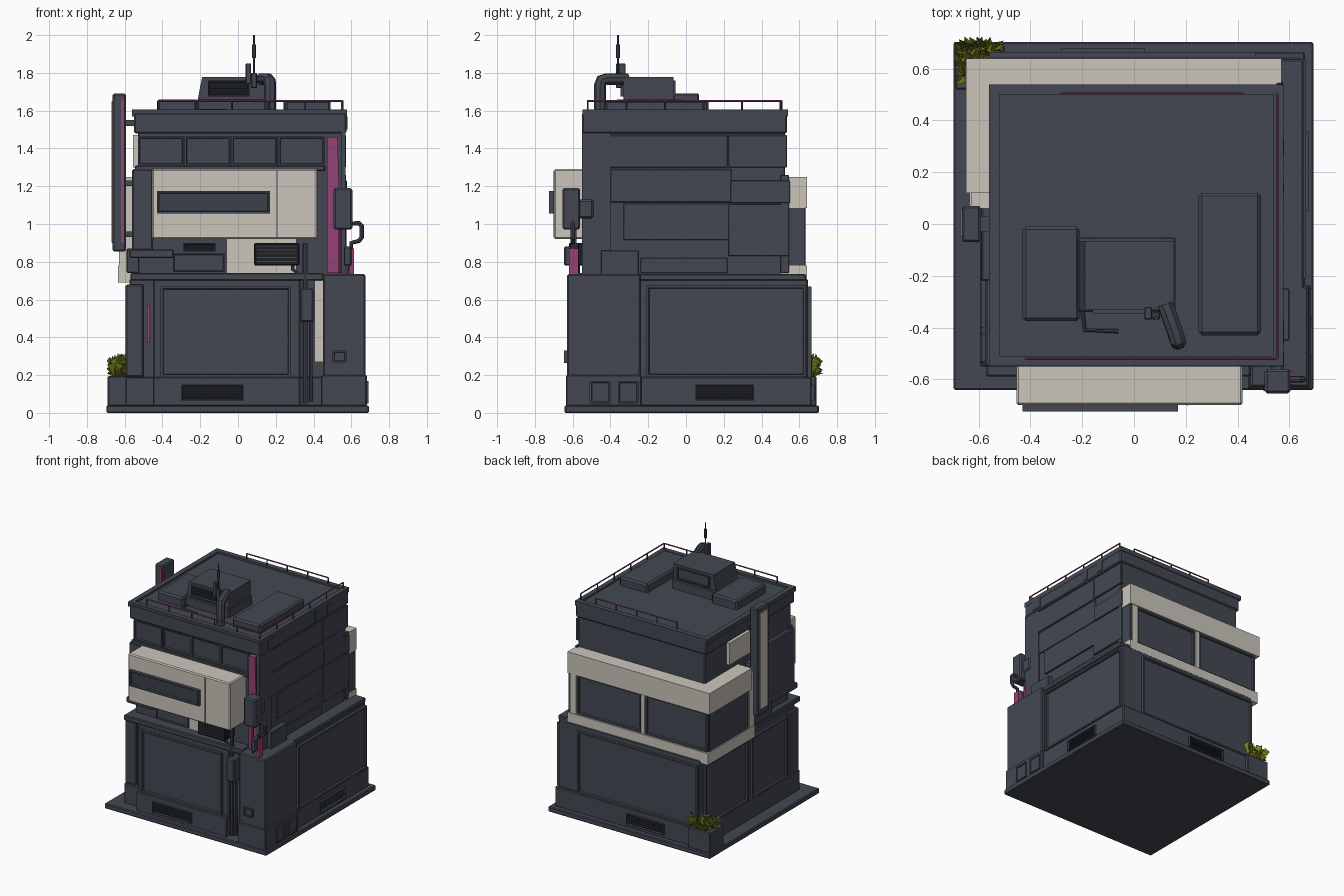
import bpy, bmesh, math, random
from mathutils import Vector

if "Cube" in bpy.data.objects:
    bpy.data.objects.remove(bpy.data.objects["Cube"])
random.seed(4)

def material(name, rgb):
    m = bpy.data.materials.new(name)
    m.diffuse_color = (*rgb, 1)
    m.use_nodes = True
    m.node_tree.nodes["Principled BSDF"].inputs["Base Color"].default_value = m.diffuse_color
    return m

SLATE = material("slate", (0.056, 0.064, 0.083))
GLASS = material("dark glass", (0.044, 0.052, 0.069))
WHITE = material("warm white", (0.60, 0.565, 0.50))
PINK = material("magenta", (0.30, 0.055, 0.175))
BLACK = material("vent black", (0.012, 0.013, 0.016))
GREEN = material("leaf green", (0.19, 0.22, 0.014))

def finish(name, bm, *mats):
    me = bpy.data.meshes.new(name)
    bm.to_mesh(me)
    bm.free()
    for m in mats:
        me.materials.append(m)
    ob = bpy.data.objects.new(name, me)
    bpy.context.collection.objects.link(ob)
    return ob

def add_box(bm, x0, x1, y0, y1, z0, z1):
    vs = bmesh.ops.create_cube(bm, size=1)["verts"]
    for v in vs:
        v.co = Vector(((x0 + x1) / 2 + v.co.x * (x1 - x0), (y0 + y1) / 2 + v.co.y * (y1 - y0),
                       (z0 + z1) / 2 + v.co.z * (z1 - z0)))
    return vs

def boxes(name, mat, *dims, bevel=0.0):
    bm = bmesh.new()
    for d in dims:
        add_box(bm, *d)
    if bevel:
        bmesh.ops.bevel(bm, geom=bm.edges[:], offset=bevel, segments=1, affect='EDGES')
    return finish(name, bm, mat)

NORMAL = {"front": (0, -1, 0), "back": (0, 1, 0), "right": (1, 0, 0), "left": (-1, 0, 0)}

def on_side(side, a0, a1, z0, z1, pos, thick):
    """Box dimensions for a plate whose outer face lies at pos on one side."""
    inner = pos - sum(NORMAL[side]) * thick
    d0, d1 = min(pos, inner), max(pos, inner)
    return (a0, a1, d0, d1, z0, z1) if side in ("front", "back") else (d0, d1, a0, a1, z0, z1)

def framed(name, side, a0, a1, z0, z1, pos, rim=0.018, depth=0.014, thick=0.03, mat=SLATE, inner=None):
    """Plate with an inset, sunken centre."""
    bm = bmesh.new()
    add_box(bm, *on_side(side, a0, a1, z0, z1, pos, thick))
    n = Vector(NORMAL[side])
    bm.normal_update()
    face = [f for f in bm.faces if f.normal.dot(n) > 0.9]
    bmesh.ops.inset_region(bm, faces=face, thickness=rim, depth=0)
    bmesh.ops.inset_region(bm, faces=face, thickness=0.004, depth=-depth)
    face[0].material_index = 1
    return finish(name, bm, mat, inner or mat)

def vent(name, side, a0, a1, z0, z1, pos, slats=4):
    framed(name, side, a0, a1, z0, z1, pos, rim=0.008, inner=BLACK)
    step = (z1 - z0 - 0.024) / slats
    boxes(name + "_slats", SLATE, *[on_side(side, a0 + .014, a1 - .014, z0 + .012 + step * (i + .35),
          z0 + .012 + step * (i + .65), pos - sum(NORMAL[side]) * .004, .01) for i in range(slats)])

def pipe(name, mat, r, *pts):
    cu = bpy.data.curves.new(name, 'CURVE')
    cu.dimensions = '3D'
    cu.bevel_depth, cu.bevel_resolution, cu.use_fill_caps = r, 2, True
    sp = cu.splines.new('POLY')
    sp.points.add(len(pts) - 1)
    for p, co in zip(sp.points, pts):
        p.co = (*co, 1)
    cu.materials.append(mat)
    ob = bpy.data.objects.new(name, cu)
    bpy.context.collection.objects.link(ob)
    bpy.ops.object.select_all(action='DESELECT')
    ob.select_set(True)
    bpy.context.view_layer.objects.active = ob
    bpy.ops.object.convert(target='MESH')
    bpy.ops.object.shade_smooth_by_angle()

# Ground floor
boxes("base_plate", SLATE, (-.697, .693, -.642, .703, 0, .04), bevel=.006)
boxes("lower_body", SLATE, (-.575, .645, -.52, .645, .03, .71), bevel=.008)
boxes("plinth", SLATE, (-.595, .66, -.55, .665, .035, .19), (-.45, .33, -.61, -.5, .035, .19), bevel=.006)
boxes("lower_cap", SLATE, (-.57, .45, -.59, .635, .70, .74), (.4, .655, -.3, .635, .70, .735), bevel=.006)
boxes("front_bay", SLATE, (-.45, .33, -.585, -.48, .04, .71), bevel=.008)
boxes("left_pilaster", SLATE, (-.595, -.5, -.54, -.42, .19, .68), bevel=.008)
boxes("corner_block", SLATE, (.45, .675, -.63, -.24, .035, .735), bevel=.008)
boxes("corner_block_foot", SLATE, (.44, .682, -.636, -.235, .035, .2), bevel=.006)
framed("front_panel", "front", -.41, .28, .19, .67, -.605)
framed("right_panel", "right", -.21, .635, .19, .675, .665)
framed("back_panel", "back", -.56, .47, .19, .67, .665)
framed("left_panel", "left", .08, .6, .19, .66, -.592)
framed("left_front_panel", "left", -.40, .03, .19, .66, -.592)
vent("front_vent", "front", -.30, .03, .065, .15, -.625)
vent("right_vent", "right", .05, .36, .065, .15, .675)
vent("back_vent", "back", -.28, .04, .065, .15, .68)
framed("meter_box", "front", .5, .575, .265, .33, -.645, rim=.012, depth=.008)
for i, y in enumerate((-.51, -.36)):
    framed(f"foot_hatch_{i}", "right", y, y + .11, .05, .17, .69, rim=.012, depth=.005)
boxes("recess_strip", WHITE, (.405, .449, -.56, -.5, .27, .735))
boxes("left_magenta_dash", PINK, (-.482, -.465, -.528, -.515, .37, .57))

# Upper body
boxes("upper_body", SLATE, (-.53, .56, -.50, .525, .72, 1.5), bevel=.006)
boxes("right_front_edge", SLATE, (.545, .57, -.55, -.4, .73, 1.49))
boxes("front_left_column", SLATE, (-.56, -.45, -.54, -.2, .86, 1.29), bevel=.008)
boxes("front_left_ledge", SLATE, (-.575, -.34, -.55, -.2, .82, .865), (-.59, -.5, -.22, .07, .74, .87), bevel=.006)
boxes("front_ledge", SLATE, (-.545, .46, -.535, -.48, 1.28, 1.31), bevel=.005)
for i in range(4):
    framed(f"upper_window_{i}", "front", -.53 + .248 * i, -.285 + .248 * i, 1.31, 1.465, -.525, rim=.012)
boxes("parapet_band", SLATE, (-.55, .575, -.55, .535, 1.48, 1.59), bevel=.008)
boxes("roof_rim", SLATE, (-.56, .577, -.548, -.51, 1.57, 1.605), (-.56, .577, .5, .54, 1.57, 1.605),
      (-.56, -.52, -.51, .5, 1.57, 1.605), (.54, .577, -.51, .5, 1.57, 1.605))
boxes("roof_trim_right", SLATE, (.57, .58, -.46, -.37, 1.5, 1.57), (.57, .58, .12, .16, 1.5, 1.57),
      (.57, .58, .27, .33, 1.5, 1.57))
boxes("right_wall_plates", SLATE, (.55, .572, -.33, .235, .915, 1.11), (.55, .575, .225, .545, .83, 1.105),
      (.55, .568, -.40, .24, 1.115, 1.29), (.55, .576, .235, .55, 1.11, 1.23), (.55, .572, .225, .535, 1.3, 1.47),
      (.55, .568, -.5, .22, 1.3, 1.47), (.55, .60, -.45, -.25, .73, .86), (.55, .57, -.24, .22, .74, .82),
      (.55, .573, .5, .545, .74, 1.26), bevel=.003)
corner = boxes("corner_magenta", PINK, (.47, .546, -.545, -.48, .74, 1.46))
for v in corner.data.vertices:  # narrower towards the top
    if v.co.z > 1.4:
        v.co.x = min(v.co.x, .528)
boxes("corner_magenta_side", PINK, (.59, .615, -.62, -.57, .735, .87))
boxes("left_white_plate", WHITE, (-.555, -.525, .0, .26, 1.3, 1.47))

# Recess under the front box
boxes("under_wall_white", WHITE, (-.06, .31, -.515, -.49, .74, .92))
vent("under_wall_vent", "front", -.29, -.12, .855, .9, -.525, 3)
framed("under_wall_panel", "front", -.345, -.07, .745, .845, -.515, rim=.008, depth=.006)
boxes("cooling_unit", BLACK, (.085, .325, -.62, -.5, .78, .9), bevel=.006)
boxes("cooling_unit_slats", SLATE, *[(.10, .31, -.623, -.6, z, z + .004) for z in (.80, .82, .84, .86, .88)])

# White front box with its long window
boxes("front_box", WHITE, (-.455, .42, -.70, -.49, .92, 1.29), bevel=.008)
boxes("front_box_seam", SLATE, (.205, .209, -.702, -.69, .93, 1.28))
framed("front_box_window", "front", -.43, .17, 1.055, 1.175, -.725, rim=.014, inner=GLASS)

# Wrap-around white bay at back and left
boxes("bay_core", SLATE, (-.615, .56, .45, .612, .74, 1.12), (-.615, -.5, .1, .5, .74, 1.12),
      (.545, .566, .5, .63, .78, 1.085))
boxes("bay_upper_band", WHITE, (-.65, .57, .5, .64, 1.085, 1.25), (-.65, -.5, .12, .52, 1.085, 1.25))
boxes("bay_sill", WHITE, (-.635, .57, .5, .64, .69, .78), (-.635, -.5, .06, .52, .69, .78))
boxes("bay_posts", WHITE, (.5, .546, .58, .635, .77, 1.09), (-.085, -.055, .6, .632, .77, 1.09),
      (-.63, -.56, .06, .12, .77, 1.2))
framed("bay_window_a", "back", -.05, .495, .78, 1.085, .628)
framed("bay_window_b", "back", -.62, -.09, .78, 1.085, .628)
framed("bay_window_left", "left", .125, .61, .78, 1.085, -.626)

# Vertical sign on the left
boxes("sign", SLATE, (-.665, -.593, -.07, .07, .855, 1.69), bevel=.008)
boxes("sign_face", WHITE, (-.671, -.66, -.05, .05, .9, 1.65), bevel=.004)
boxes("sign_edge", PINK, (-.62, -.603, -.074, -.06, .9, 1.66))
boxes("sign_brackets", SLATE, *[(-.60, -.52, -.03, .03, z, z + .03) for z in (.93, 1.2, 1.52)])

# Electrical boxes and conduits
boxes("wall_box", SLATE, (.505, .605, -.655, -.56, .97, 1.19), (.53, .58, -.57, -.49, 1.03, 1.13), bevel=.01)
boxes("small_box", SLATE, (.56, .6, -.645, -.57, .78, .88), bevel=.006)
pipe("wall_box_cable", SLATE, .012, (.58, -.6, 1.0), (.64, -.6, 1.005), (.655, -.6, .99), (.655, -.6, .93),
     (.64, -.6, .91), (.6, -.6, .9), (.59, -.6, .72))
pipe("wall_box_cable_pink", PINK, .009, (.54, -.59, .98), (.54, -.585, .74))
boxes("conduit_box", SLATE, (.33, .40, -.62, -.52, .48, .66), bevel=.008)
pipe("conduit_a", SLATE, .013, (.355, -.58, .05), (.355, -.58, .9))
pipe("conduit_b", SLATE, .009, (.385, -.57, .06), (.385, -.57, .5))
pipe("conduit_c", SLATE, .009, (.34, -.57, .72), (.29, -.57, .76), (.29, -.57, .8))

# Roof equipment
boxes("roof_box_left", SLATE, (-.43, -.21, -.375, -.01, 1.57, 1.66), bevel=.012)
boxes("roof_box_right", SLATE, (.25, .49, -.43, .12, 1.57, 1.655), bevel=.012)
boxes("roof_unit_foot", SLATE, (-.22, .16, -.34, -.05, 1.57, 1.66), bevel=.006)
unit = boxes("roof_unit", SLATE, (-.215, .155, -.33, -.065, 1.65, 1.778))
for v in unit.data.vertices:  # slanted left side
    if v.co.z > 1.7 and v.co.x < 0:
        v.co.x += .025
vent("roof_unit_vent", "front", -.16, .06, 1.675, 1.76, -.346, 5)
framed("roof_unit_back", "back", -.16, .12, 1.67, 1.76, -.055, rim=.012, depth=.008)
pipe("roof_duct", SLATE, .032, (.17, -.455, 1.57), (.17, -.455, 1.735), (.167, -.447, 1.76), (.16, -.42, 1.767), (.12, -.31, 1.767))
pipe("roof_cable", SLATE, .008, (-.2, -.33, 1.6), (-.19, -.41, 1.6), (-.06, -.415, 1.6))
boxes("antenna_base", SLATE, (.04, .07, -.37, -.32, 1.74, 1.85), (.07, .1, -.37, -.34, 1.72, 1.8), bevel=.004)
pipe("antenna_mast", SLATE, .005, (.085, -.36, 1.74), (.085, -.36, 2.0))
pipe("antenna_sleeve", SLATE, .010, (.085, -.36, 1.88), (.085, -.36, 1.95))

# Roof railings
def railing(name, p, q, posts):
    p, q = Vector(p), Vector(q)
    pipe(name, PINK, .005, p, q)
    for i in range(posts):
        c = p.lerp(q, i / (posts - 1))
        pipe(f"{name}_post_{i}", SLATE, .005, (c.x, c.y, 1.58), c)

railing("front_rail", (-.42, -.52, 1.652), (.55, -.52, 1.652), 6)
railing("right_rail", (.553, -.52, 1.652), (.553, .5, 1.652), 6)
railing("back_rail", (-.28, .505, 1.652), (.42, .505, 1.652), 5)

# Planter with leaves at the back left corner
boxes("planter", SLATE, (-.69, -.5, .6, .69, .035, .195), (-.69, -.59, .52, .69, .035, .195), bevel=.006)
bm = bmesh.new()
for i in range(60):
    root = Vector((random.uniform(-.65, -.54), .665, .19)) if i % 4 else Vector((-.655, random.uniform(.57, .66), .19))
    ang, reach = random.uniform(0, math.tau), random.uniform(.02, .05)
    d = Vector((math.cos(ang), math.sin(ang), 0))
    side = Vector((-d.y, d.x, 0)) * .02
    top = random.uniform(.02, .13)
    mid = root + d * reach * .6 + Vector((0, 0, top))
    tip = root + d * (reach * .8 + .03) + Vector((0, 0, top * .8))
    tip.x, tip.y = max(tip.x, -.695), min(tip.y, .725)
    a, b, c, e = (bm.verts.new(p) for p in (root, mid - side, tip, mid + side))
    bm.faces.new((a, b, c))
    bm.faces.new((a, c, e))
finish("leaves", bm, GREEN)
